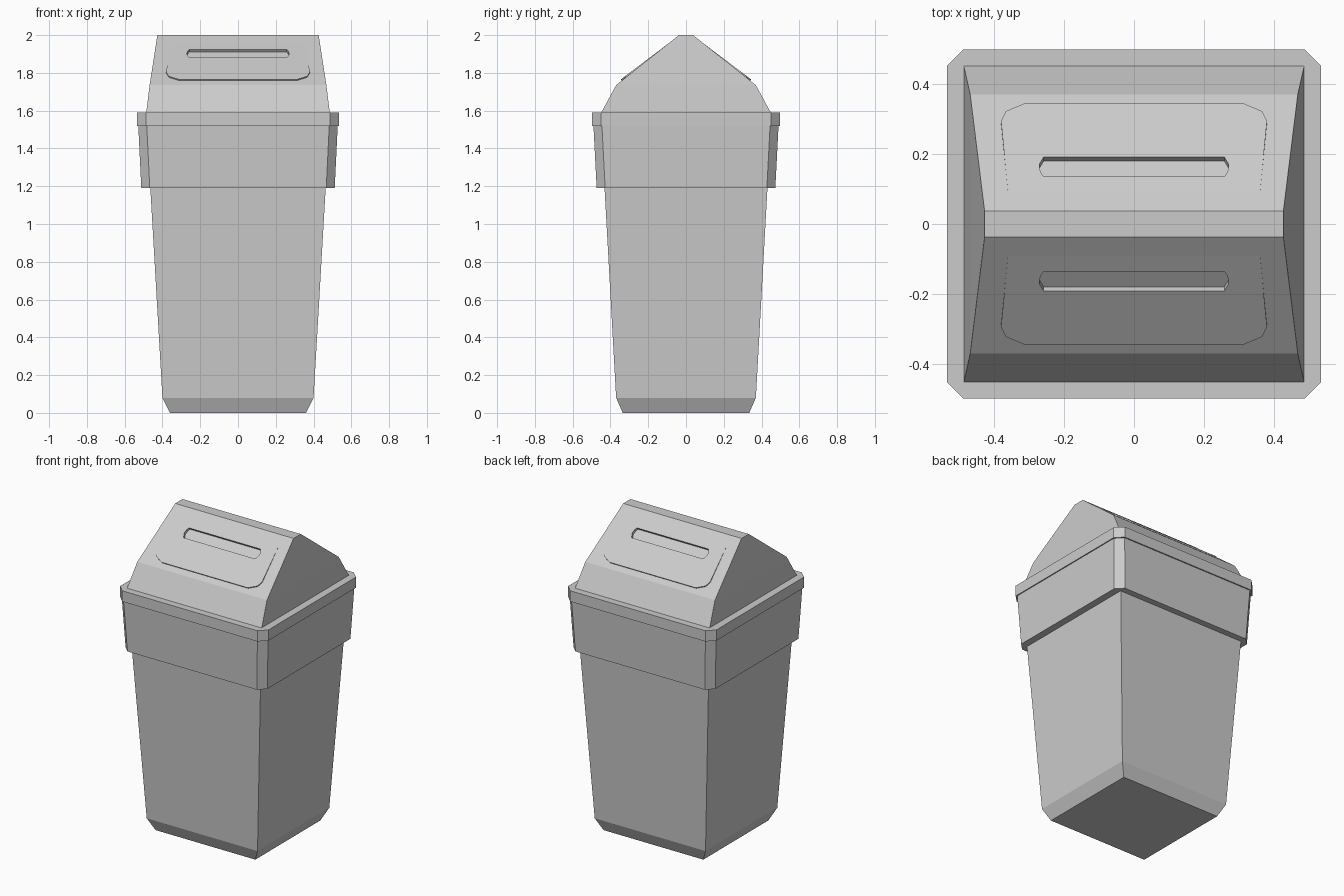
import bpy, bmesh
from mathutils import Vector

if "Cube" in bpy.data.objects:
    bpy.data.objects.remove(bpy.data.objects["Cube"])

RIDGE_Y, TOP_Z, SLOPE = 0.0375, 2.0, 0.797
NORMAL = Vector((0, -SLOPE, 1)).normalized()


def ring(hx, hy, z, c=0.0):
    """Rectangle with chamfered corners, 8 points."""
    pts = []
    for sx, sy in ((1, 1), (-1, 1), (-1, -1), (1, -1)):
        pair = [(sx * hx, sy * (hy - c), z), (sx * (hx - c), sy * hy, z)]
        pts += pair if sx * sy > 0 else pair[::-1]
    return pts


def loft(name, rings, closed=False):
    """Skin a list of matching rings; cap the ends or join them into a loop."""
    bm = bmesh.new()
    rows = [[bm.verts.new(p) for p in r] for r in rings]
    pairs = list(zip(rows, rows[1:]))
    if closed:
        pairs.append((rows[-1], rows[0]))
    else:
        bm.faces.new(rows[0][::-1])
        bm.faces.new(rows[-1])
    n = len(rows[0])
    for a, b in pairs:
        for i in range(n):
            j = (i + 1) % n
            bm.faces.new((a[i], a[j], b[j], b[i]))
    bmesh.ops.remove_doubles(bm, verts=bm.verts, dist=1e-5)
    bmesh.ops.recalc_face_normals(bm, faces=bm.faces)
    mesh = bpy.data.meshes.new(name)
    bm.to_mesh(mesh)
    bm.free()
    obj = bpy.data.objects.new(name, mesh)
    bpy.context.collection.objects.link(obj)
    return obj


def on_slope(outline, offset, side):
    """Place a half outline, mirrored in x, on the front (1) or back (-1) roof slope."""
    full = outline + [(-x, y) for x, y in reversed(outline)]
    pts = []
    for x, y in full:
        p = Vector((x, y, TOP_Z + SLOPE * (y + RIDGE_Y))) + NORMAL * offset(y)
        pts.append((p.x * side, p.y * side, p.z))
    return pts


def cut(obj, cutter):
    mod = obj.modifiers.new("slot", 'BOOLEAN')
    mod.operation, mod.solver, mod.object = 'DIFFERENCE', 'EXACT', cutter
    bpy.context.view_layer.objects.active = obj
    bpy.ops.object.modifier_apply(modifier=mod.name)


# Tapered bin body with a bevelled foot
loft("bin_body", [ring(0.36, 0.335, 0), ring(0.40, 0.37, 0.08), ring(0.487, 0.453, 1.585)])

# Collar skirt and rim around the top
loft("collar", [
    ring(0.466, 0.432, 1.19), ring(0.512, 0.473, 1.19, 0.045),
    ring(0.528, 0.490, 1.52, 0.045), ring(0.535, 0.498, 1.52, 0.047),
    ring(0.535, 0.498, 1.59, 0.047), ring(0.486, 0.452, 1.59)], closed=True)

# Roof-shaped lid
lid = loft("lid", [ring(0.487, 0.454, 1.58), ring(0.468, 0.37, 1.735),
                   ring(0.427, RIDGE_Y, TOP_Z)])

# Flaps that rise slightly towards the lower edge, with recessed grip slots
flap_outline = [(0.36, -0.09), (0.38, -0.29), (0.366, -0.318), (0.312, -0.34)]
slot_outline = [(0.258, -0.135), (0.266, -0.146), (0.27, -0.158),
                (0.27, -0.17), (0.258, -0.19)]
for side, label in ((1, "front"), (-1, "back")):
    flap = loft(label + "_flap", [
        on_slope(flap_outline, lambda y: -0.004, side),
        on_slope(flap_outline, lambda y: 0.008 * (-y - 0.09) / 0.25, side)])
    cutter = loft("slot_cutter", [on_slope(slot_outline, lambda y: -0.016, side),
                                  on_slope(slot_outline, lambda y: 0.05, side)])
    cut(lid, cutter)
    cut(flap, cutter)
    bpy.data.objects.remove(cutter)
